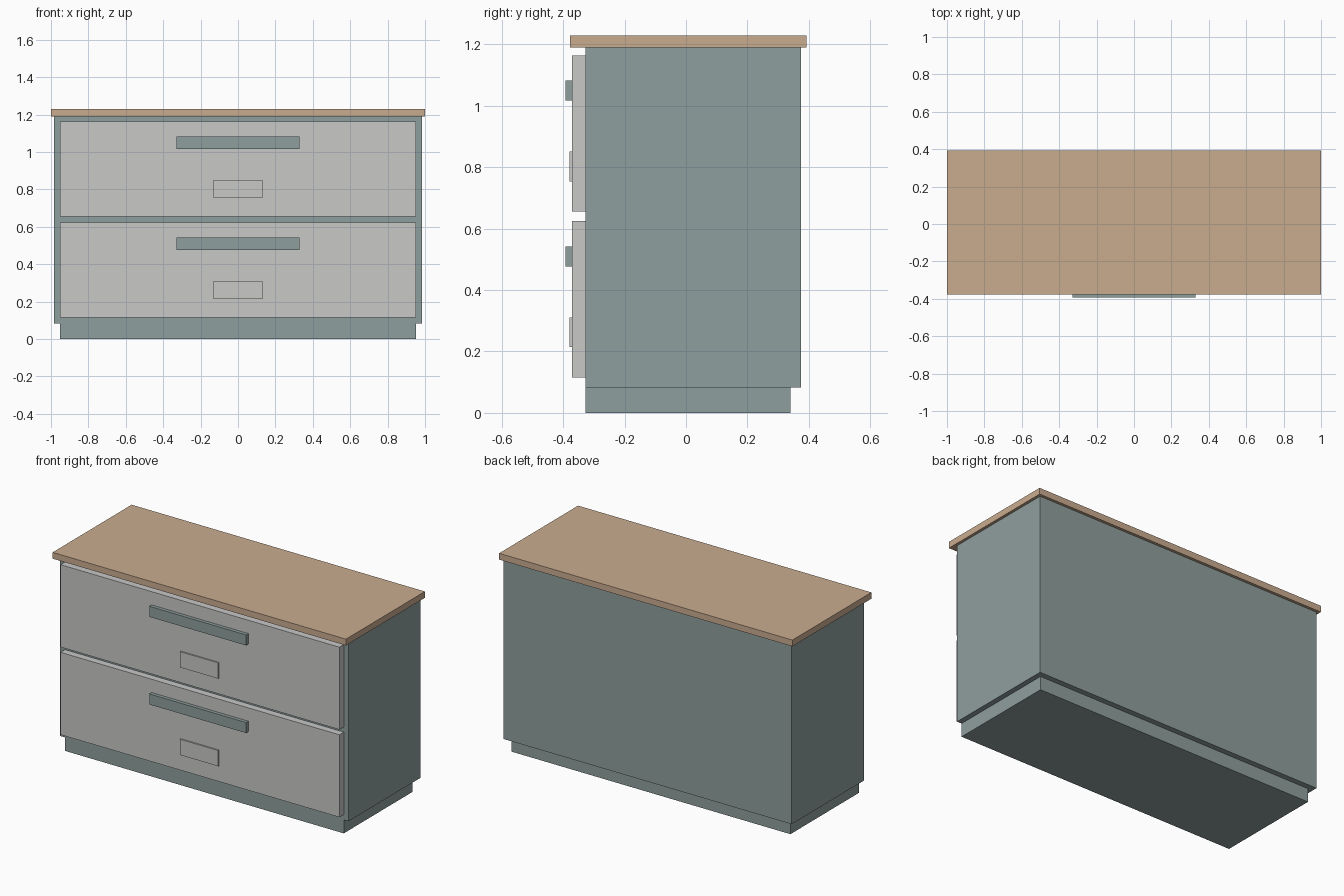
import bpy
from mathutils import Matrix, Vector
import bmesh

if "Cube" in bpy.data.objects:
    bpy.data.objects.remove(bpy.data.objects["Cube"])


def material(name, color):
    m = bpy.data.materials.new(name)
    m.diffuse_color = (*color, 1)
    m.use_nodes = True
    m.node_tree.nodes["Principled BSDF"].inputs["Base Color"].default_value = m.diffuse_color
    return m


TEAL = material("grey_teal", (0.275, 0.347, 0.342))
GREY = material("light_grey", (0.578, 0.578, 0.573))
WOOD = material("light_wood", (0.590, 0.413, 0.275))


def box(name, half_x, y, z, mat):
    """Box centred on x, spanning the y and z ranges."""
    bm = bmesh.new()
    size = Vector((2 * half_x, y[1] - y[0], z[1] - z[0]))
    centre = Vector((0, sum(y) / 2, sum(z) / 2))
    bmesh.ops.create_cube(bm, size=1, matrix=Matrix.LocRotScale(centre, None, size))
    mesh = bpy.data.meshes.new(name)
    bm.to_mesh(mesh)
    bm.free()
    mesh.materials.append(mat)
    bpy.context.collection.objects.link(bpy.data.objects.new(name, mesh))


# Carcass
FRONT = -0.328
box("plinth", 0.951, (FRONT, 0.341), (0, 0.083), TEAL)
box("cabinet_body", 0.983, (FRONT, 0.375), (0.083, 1.19), TEAL)
box("worktop", 1.0, (-0.377, 0.392), (1.19, 1.229), WOOD)

# Drawers, each with a bar handle and a label plate
DRAWER_FRONT = -0.371
for label, z in (("lower", 0.116), ("upper", 0.656)):
    box(label + "_drawer_front", 0.951, (DRAWER_FRONT, FRONT), (z, z + 0.508), GREY)
    box(label + "_handle", 0.330, (-0.393, DRAWER_FRONT), (z + 0.361, z + 0.426), TEAL)
    box(label + "_label_plate", 0.131, (-0.380, DRAWER_FRONT), (z + 0.098, z + 0.195), GREY)
